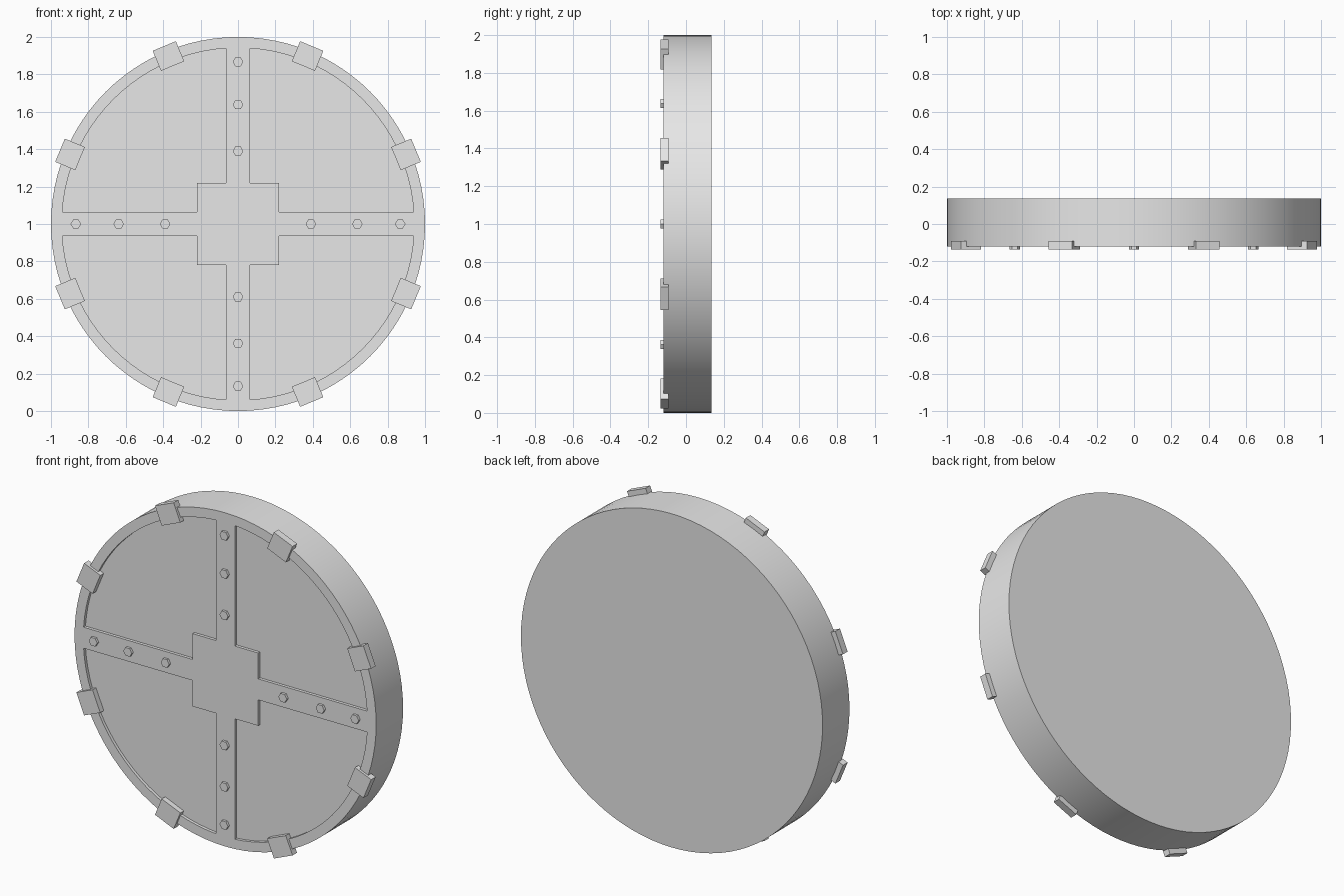
import bpy, bmesh, math

if "Cube" in bpy.data.objects:
    bpy.data.objects.remove(bpy.data.objects["Cube"])

FRONT, BACK, RECESS = -0.12, 0.135, 0.018
CZ = 1.0

grey = bpy.data.materials.new("plain grey")
grey.diffuse_color = (0.8, 0.8, 0.8, 1)
grey.use_nodes = True
grey.node_tree.nodes["Principled BSDF"].inputs["Base Color"].default_value = grey.diffuse_color


def prism(name, pts, y0, y1):
    """Extrude an outline in the x-z plane (around the disc centre) from y0 to y1."""
    bm = bmesh.new()
    a = [bm.verts.new((x, y0, z + CZ)) for x, z in pts]
    b = [bm.verts.new((x, y1, z + CZ)) for x, z in pts]
    bm.faces.new(a)
    bm.faces.new(b[::-1])
    n = len(pts)
    for i in range(n):
        j = (i + 1) % n
        bm.faces.new((a[j], a[i], b[i], b[j]))
    bmesh.ops.recalc_face_normals(bm, faces=bm.faces)
    me = bpy.data.meshes.new(name)
    bm.to_mesh(me)
    bm.free()
    me.materials.append(grey)
    ob = bpy.data.objects.new(name, me)
    bpy.context.collection.objects.link(ob)
    return ob


def circle(r, n, cx=0, cz=0):
    return [(cx + r * math.cos(2 * math.pi * i / n),
             cz + r * math.sin(2 * math.pi * i / n)) for i in range(n)]


# Round body
body = prism("shield_body", circle(1.0, 96), FRONT, BACK)

# Four quarter pockets leave a raised rim, cross and centre square
R, HALF, SQ = 0.942, 0.063, 0.218
a0 = math.asin(HALF / R)
arc = [a0 + (math.pi / 2 - 2 * a0) * i / 22 for i in range(23)]
pocket = [(R * math.cos(a), R * math.sin(a)) for a in arc]
pocket += [(HALF, SQ), (SQ, SQ), (SQ, HALF)]
for sx in (1, -1):
    for sz in (1, -1):
        cutter = prism("pocket_cutter", [(sx * x, sz * z) for x, z in pocket],
                       FRONT - 0.1, FRONT + RECESS)
        cutter.hide_render = True
        mod = body.modifiers.new("pocket", 'BOOLEAN')
        mod.operation = 'DIFFERENCE'
        mod.solver = 'EXACT'
        mod.object = cutter

# Bake the pockets and remove the cutters
deps = bpy.context.evaluated_depsgraph_get()
baked = bpy.data.meshes.new_from_object(body.evaluated_get(deps))
body.modifiers.clear()
body.data = baked
for ob in [o for o in bpy.data.objects if o.name.startswith("pocket_cutter")]:
    bpy.data.objects.remove(ob)

bpy.ops.object.select_all(action='DESELECT')
body.select_set(True)
bpy.context.view_layer.objects.active = body
bpy.ops.object.shade_smooth_by_angle(angle=math.radians(30))

# Rim clips
for k in range(8):
    t = math.radians(22.5 + 45 * k)
    c, s = math.cos(t), math.sin(t)
    box = [(0.914, -0.067), (1.03, -0.067), (1.03, 0.067), (0.914, 0.067)]
    prism("rim_clip", [(r * c - w * s, r * s + w * c) for r, w in box], -0.135, -0.092)

# Hexagonal bolts along the cross arms
for dx, dz in ((1, 0), (-1, 0), (0, 1), (0, -1)):
    for d in (0.39, 0.638, 0.867):
        prism("bolt", circle(0.028, 6, dx * d, dz * d), -0.135, FRONT + 0.005)
